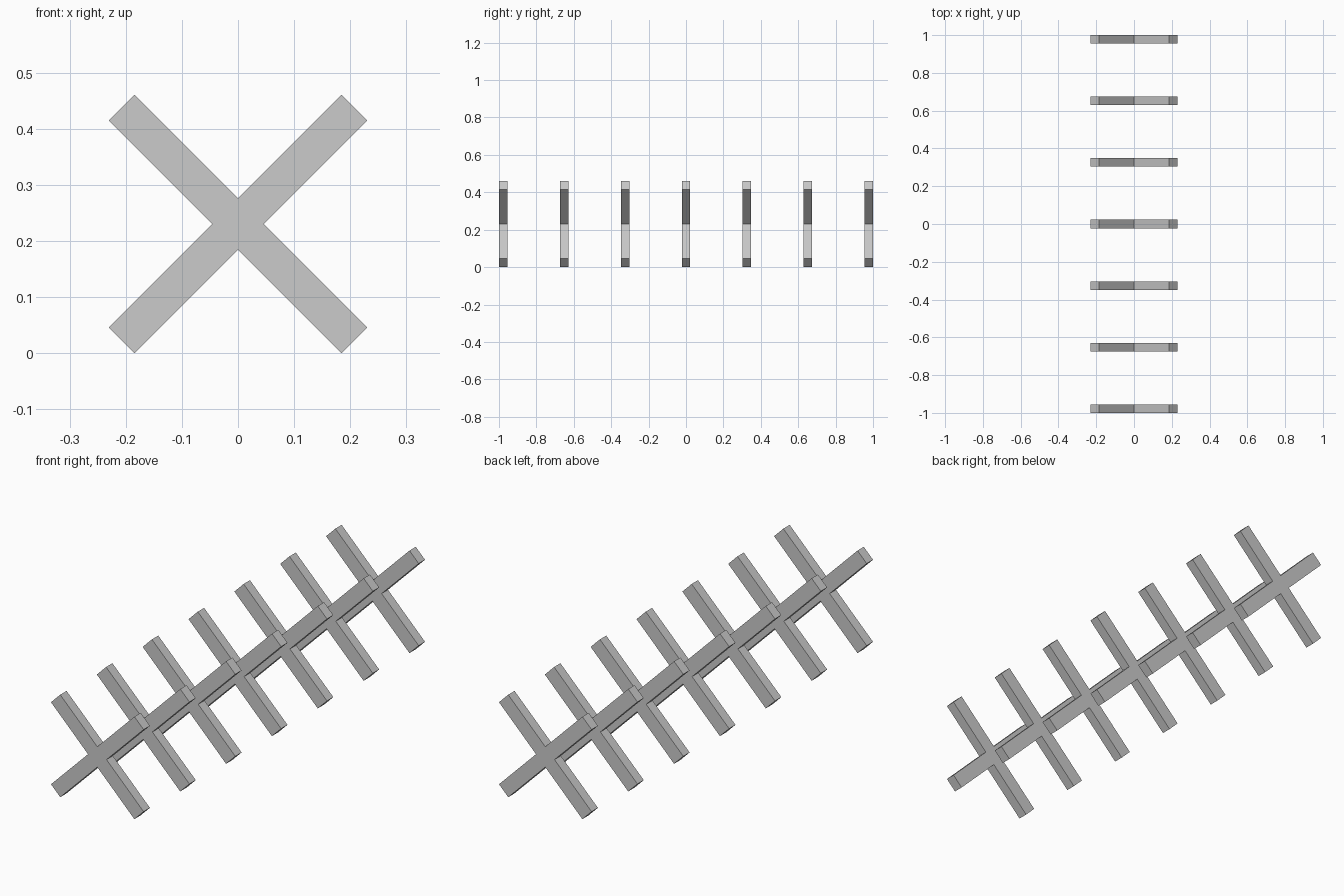
import bpy, bmesh
from math import pi
from mathutils import Matrix

if "Cube" in bpy.data.objects:
    bpy.data.objects.remove(bpy.data.objects["Cube"])

HALF_LEN, HALF_W, THICK = 0.2934, 0.0325, 0.045
CENTRE_Z = 0.2305
COUNT, END_Y = 7, 1 - THICK / 2

# Cross outline: one arm's three points turned four times
arm = [(HALF_W, HALF_W), (HALF_W, HALF_LEN), (-HALF_W, HALF_LEN)]
bm = bmesh.new()
verts = []
for i in range(4):
    turn = Matrix.Rotation(pi / 4 + i * pi / 2, 3, 'Y')
    for x, z in reversed(arm):
        co = turn @ bm.verts.new((x, -THICK / 2, z)).co
        bm.verts.ensure_lookup_table()
        bm.verts[-1].co = co
        verts.append(bm.verts[-1])
face = bm.faces.new(verts)

# Extrude the outline into a solid slab
ext = bmesh.ops.extrude_face_region(bm, geom=[face])
moved = [g for g in ext['geom'] if isinstance(g, bmesh.types.BMVert)]
bmesh.ops.translate(bm, verts=moved, vec=(0, THICK, 0))
bmesh.ops.recalc_face_normals(bm, faces=bm.faces)
mesh = bpy.data.meshes.new("crossed_beams")
bm.to_mesh(mesh)
bm.free()

# Row of evenly spaced crosses sharing one mesh
for i in range(COUNT):
    cross = bpy.data.objects.new(f"crossed_beams_{i + 1}", mesh)
    cross.location = (0, -END_Y + i * 2 * END_Y / (COUNT - 1), CENTRE_Z)
    bpy.context.collection.objects.link(cross)
